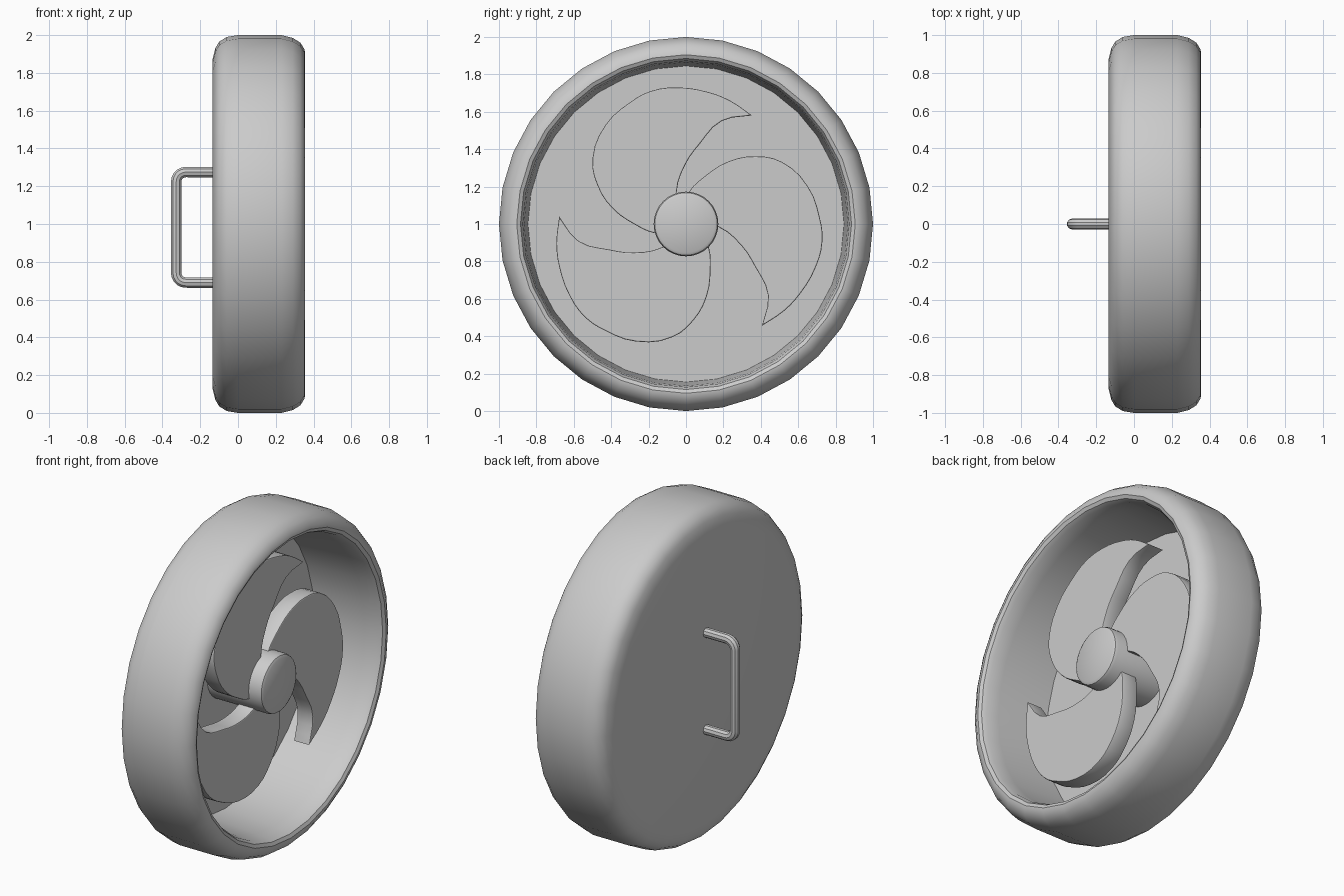
import bpy, bmesh, math
from mathutils import Matrix, Vector

if "Cube" in bpy.data.objects:
    bpy.data.objects.remove(bpy.data.objects["Cube"])

CENTRE = Vector((0, 0, 1))
# maps local X, Y, Z to world y, z, x
FACE_X = Matrix(((0, 0, 1, 0), (1, 0, 0, 0), (0, 1, 0, 1), (0, 0, 0, 1)))


def smooth(obj, angle=35):
    bpy.ops.object.select_all(action='DESELECT')
    obj.select_set(True)
    bpy.context.view_layer.objects.active = obj
    bpy.ops.object.shade_smooth_by_angle(angle=math.radians(angle))


def lathe(name, profile, sides=32):
    """Spin an (x, radius) profile round the x axis."""
    bm = bmesh.new()
    verts = [bm.verts.new((x, 0, r)) for x, r in profile]
    edges = [bm.edges.new(p) for p in zip(verts, verts[1:])]
    bmesh.ops.spin(bm, geom=verts + edges, axis=(1, 0, 0), cent=(0, 0, 0),
                   angle=2 * math.pi, steps=sides)
    bmesh.ops.remove_doubles(bm, verts=bm.verts, dist=1e-4)
    bmesh.ops.recalc_face_normals(bm, faces=bm.faces)
    mesh = bpy.data.meshes.new(name)
    bm.to_mesh(mesh)
    bm.free()
    obj = bpy.data.objects.new(name, mesh)
    obj.location = CENTRE
    bpy.context.collection.objects.link(obj)
    smooth(obj)
    return obj


def curve_to_mesh(obj):
    bpy.context.collection.objects.link(obj)
    bpy.ops.object.select_all(action='DESELECT')
    obj.select_set(True)
    bpy.context.view_layer.objects.active = obj
    bpy.ops.object.convert(target='MESH')
    smooth(bpy.context.view_layer.objects.active)


# open round housing with rolled lip and flat back
lathe("housing", [
    (-.135, 0), (-.135, .87), (-.12, .93), (-.1, .965), (-.06, .99), (0, 1),
    (.23, 1), (.29, .985), (.33, .96), (.352, .925), (.355, .905),
    (.345, .885), (.32, .872), (.24, .865), (-.085, .845), (-.085, 0)])

# central hub
lathe("hub", [(-.1, 0), (-.1, .173), (.255, .173), (.272, .167),
              (.28, .153), (.28, 0)])

# three curved fan blades
TIP = (.353, .58)
OUTLINE = [TIP, (.235, .66), (.12, .705), (-.05, .73), (-.19, .71), (-.3, .65),
           (-.43, .53), (-.5, .35), (-.475, .21), (-.395, .085), (-.27, -.005),
           (-.165, -.05), (-.06, -.05), (-.03, .04), (-.05, .17),
           (-.005, .315), (.075, .43), (.19, .55)]
for i, turn in enumerate((0, -112, 118)):
    cu = bpy.data.curves.new(f"blade_{i + 1}", 'CURVE')
    cu.dimensions = '2D'
    cu.fill_mode = 'BOTH'
    cu.extrude = .046
    cu.bevel_depth = .006
    cu.bevel_resolution = 1
    cu.offset = -.006
    cu.resolution_u = 3
    sp = cu.splines.new('BEZIER')
    sp.bezier_points.add(len(OUTLINE) - 1)
    sp.use_cyclic_u = True
    for bp, (y, z) in zip(sp.bezier_points, OUTLINE):
        bp.co = (y, z, 0)
        kind = 'VECTOR' if (y, z) == TIP else 'AUTO'
        bp.handle_left_type = bp.handle_right_type = kind
    blade = bpy.data.objects.new(f"blade_{i + 1}", cu)
    blade.matrix_world = (FACE_X @ Matrix.Translation((0, 0, .14))
                          @ Matrix.Rotation(math.radians(turn), 4, 'Z'))
    curve_to_mesh(blade)

# bent rod handle on the back
path = [(-.11, 1.275)]
for cz, start in ((1.225, 90), (.74, 180)):
    for k in range(6):
        a = math.radians(start + 18 * k)
        path.append((-.277 + .05 * math.cos(a), cz + .05 * math.sin(a)))
path.append((-.11, .69))
cu = bpy.data.curves.new("handle", 'CURVE')
cu.dimensions = '3D'
cu.bevel_depth = .029
cu.bevel_resolution = 3
cu.use_fill_caps = True
sp = cu.splines.new('POLY')
sp.points.add(len(path) - 1)
for p, (x, z) in zip(sp.points, path):
    p.co = (x, 0, z, 1)
curve_to_mesh(bpy.data.objects.new("handle", cu))
